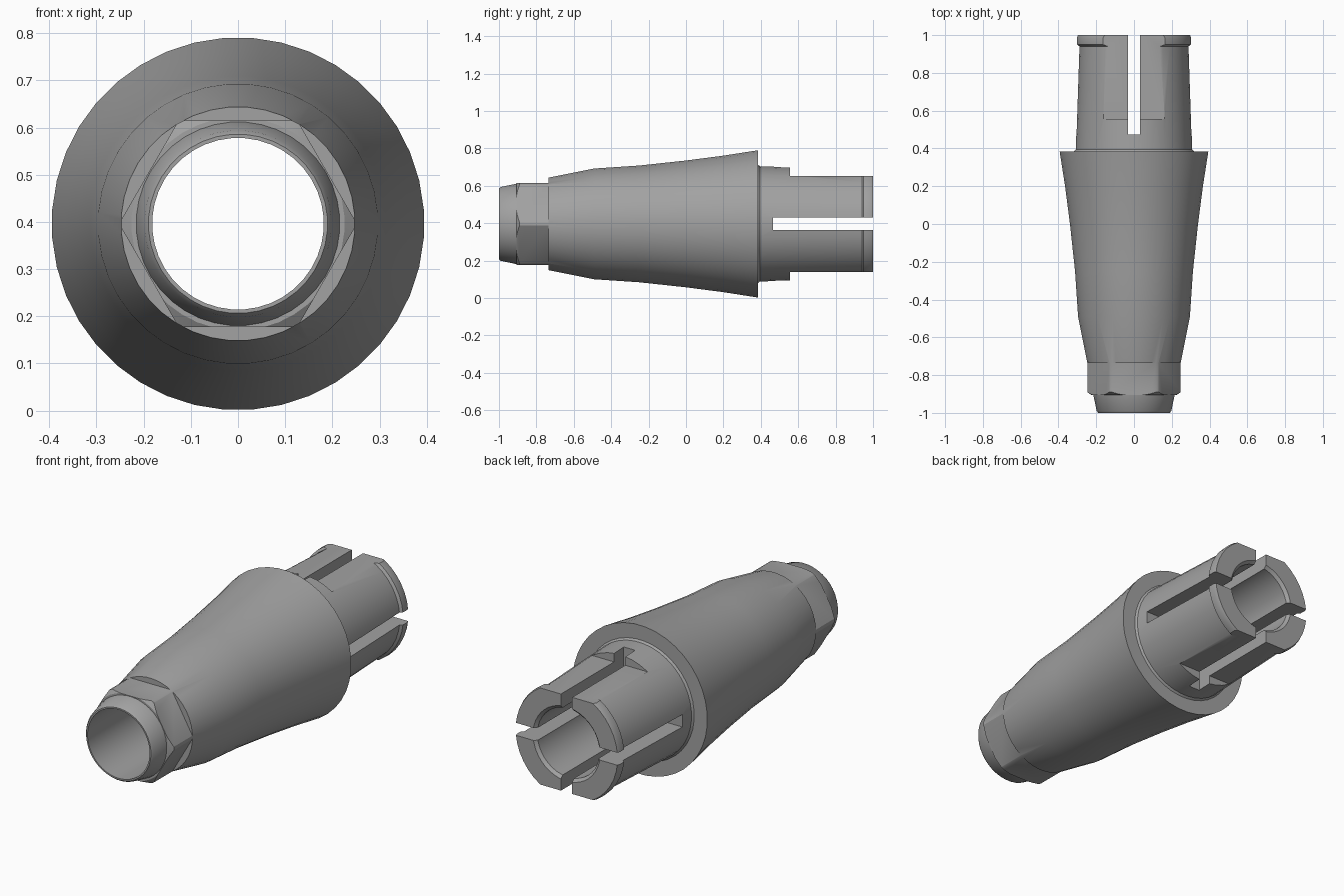
import bpy
import bmesh
from math import pi, radians
from mathutils import Matrix, Vector

AXIS_Z = 0.396
SIDES = 40

if "Cube" in bpy.data.objects:
    bpy.data.objects.remove(bpy.data.objects["Cube"], do_unlink=True)

metal = bpy.data.materials.new("grey metal")
grey = (0.36, 0.36, 0.36, 1)
metal.diffuse_color = grey
metal.use_nodes = True
metal.node_tree.nodes["Principled BSDF"].inputs["Base Color"].default_value = grey


def add_object(name, bm):
    bmesh.ops.recalc_face_normals(bm, faces=bm.faces)
    mesh = bpy.data.meshes.new(name)
    bm.to_mesh(mesh)
    bm.free()
    obj = bpy.data.objects.new(name, mesh)
    bpy.context.collection.objects.link(obj)
    mesh.materials.append(metal)
    return obj


def lathe(name, profile):
    """Turn a closed (y, radius) profile around the y axis."""
    bm = bmesh.new()
    turn = Matrix.Rotation(2 * pi / SIDES, 3, 'Y')
    start = Matrix.Rotation(pi / SIDES, 3, 'Y')
    rings = []
    points = [start @ Vector((0, y, r)) for y, r in profile]
    for _ in range(SIDES):
        rings.append([bm.verts.new(p) for p in points])
        points = [turn @ p for p in points]
    n = len(profile)
    for i, ring in enumerate(rings):
        after = rings[(i + 1) % SIDES]
        for j in range(n):
            k = (j + 1) % n
            bm.faces.new((ring[j], ring[k], after[k], after[j]))
    return add_object(name, bm)


def cut_box(target, low, high, angle=0):
    """Remove a box, turned by an angle about the y axis."""
    low, high = Vector(low), Vector(high)
    bm = bmesh.new()
    size = Matrix.Diagonal((*(high - low), 1))
    bmesh.ops.create_cube(bm, size=1, matrix=Matrix.Rotation(angle, 4, 'Y')
                          @ Matrix.Translation((low + high) / 2) @ size)
    cutter = add_object("cutter", bm)
    cutter.hide_render = True
    mod = target.modifiers.new("cut", 'BOOLEAN')
    mod.operation = 'DIFFERENCE'
    mod.solver = 'EXACT'
    mod.object = cutter
    bpy.ops.object.select_all(action='DESELECT')
    bpy.context.view_layer.objects.active = target
    target.select_set(True)
    bpy.ops.object.modifier_apply(modifier=mod.name)
    bpy.data.objects.remove(cutter, do_unlink=True)


nose = [(-1, 0.182), (-1, 0.19), (-0.99, 0.198), (-0.905, 0.216)]
hex_collar = [(-0.905, 0.226), (-0.89, 0.248), (-0.735, 0.248)]
taper = [(-0.49, 0.297), (-0.25, 0.313), (0, 0.34), (0.2, 0.366), (0.385, 0.395)]
collet = [(0.385, 0.318), (0.395, 0.309), (0.94, 0.291), (0.95, 0.304),
          (0.985, 0.305), (1, 0.299)]
bore = [(1, 0.197), (0.985, 0.182)]
adapter = lathe("tapered_collet_adapter", nose + hex_collar + taper + collet + bore)

# Six wrench flats around the collar
for i in range(6):
    cut_box(adapter, (-0.3, -0.94, 0.2185), (0.3, -0.735, 0.4), i * pi / 3)

# Flats above and below the split collet
for angle in (0, pi):
    cut_box(adapter, (-0.4, 0.555, 0.256), (0.4, 1.1, 0.5), angle)

# Crossed slots that split the collet into four fingers
cut_box(adapter, (-0.033, 0.475, -0.5), (0.033, 1.1, 0.5))
cut_box(adapter, (-0.5, 0.465, -0.033), (0.5, 1.1, 0.033))

adapter.location.z = AXIS_Z
bpy.ops.object.shade_smooth_by_angle(angle=radians(28))
